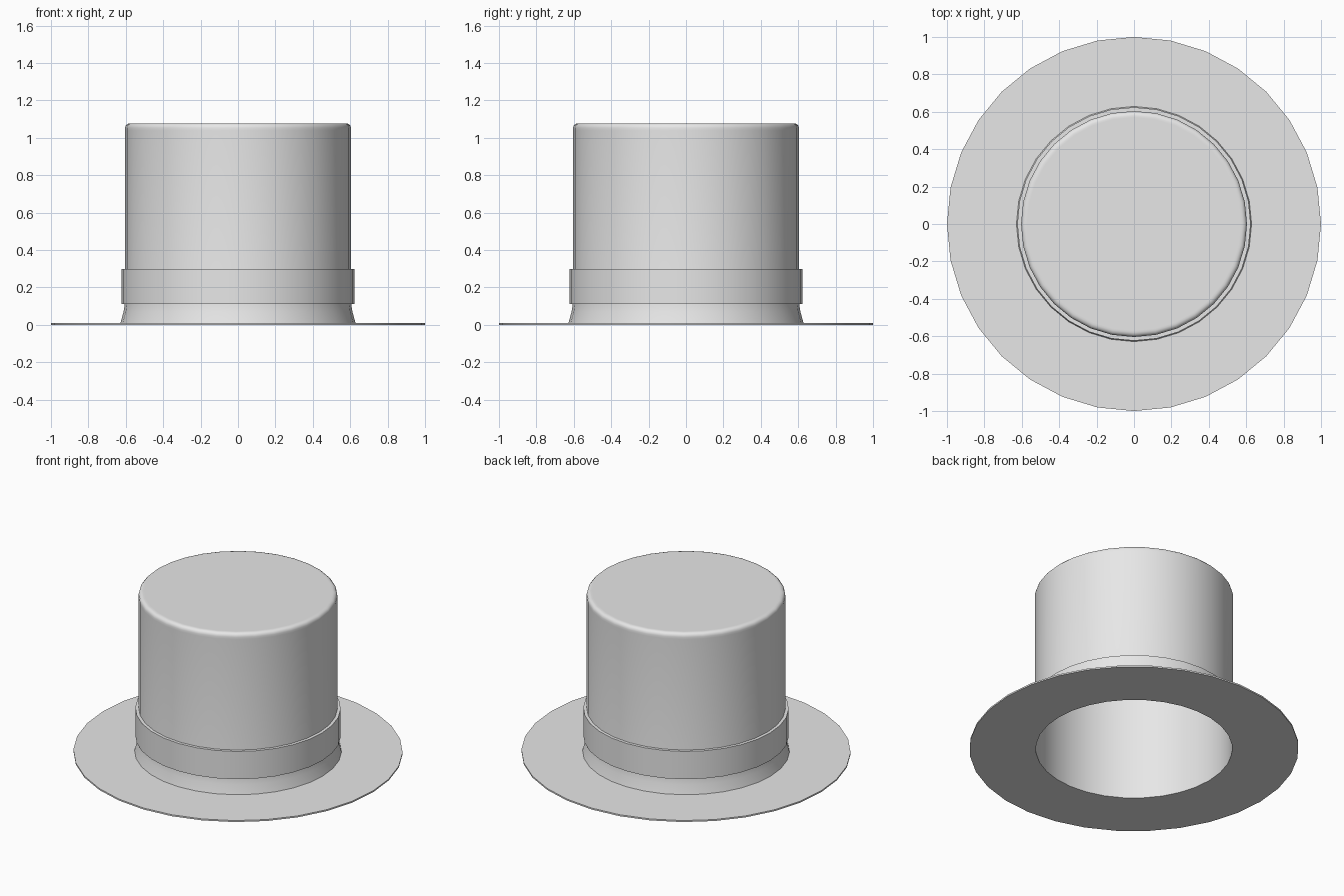
import bpy, bmesh
from math import cos, sin, pi, radians

SIDES = 32

if "Cube" in bpy.data.objects:
    bpy.data.objects.remove(bpy.data.objects["Cube"], do_unlink=True)

grey = bpy.data.materials.new("plain_grey")
grey.use_nodes = True
colour = (0.8, 0.8, 0.8, 1)
grey.diffuse_color = colour
grey.node_tree.nodes["Principled BSDF"].inputs["Base Color"].default_value = colour


def lathe(name, profile, closed):
    """Spin (radius, height) points round z; open profiles get flat end caps."""
    bm = bmesh.new()
    rings = [[bm.verts.new((r * cos(2 * pi * i / SIDES), r * sin(2 * pi * i / SIDES), z))
              for i in range(SIDES)] for r, z in profile]
    pairs = list(zip(rings, rings[1:]))
    if closed:
        pairs.append((rings[-1], rings[0]))
    else:
        bm.faces.new(rings[0])
        bm.faces.new(rings[-1])
    for a, b in pairs:
        for i in range(SIDES):
            j = (i + 1) % SIDES
            bm.faces.new((a[i], a[j], b[j], b[i]))
    bmesh.ops.recalc_face_normals(bm, faces=bm.faces)
    mesh = bpy.data.meshes.new(name)
    bm.to_mesh(mesh)
    bm.free()
    mesh.materials.append(grey)
    obj = bpy.data.objects.new(name, mesh)
    bpy.context.collection.objects.link(obj)
    bpy.ops.object.select_all(action='DESELECT')
    obj.select_set(True)
    bpy.context.view_layer.objects.active = obj
    bpy.ops.object.shade_smooth_by_angle(angle=radians(35))
    return obj


# Flat circular brim with the head opening
lathe("brim", [(0.597, 0), (1, 0), (1, 0.01), (0.597, 0.01)], True)

# Hollow crown: rounded top edge, straight wall, flared foot, then the lining
top_edge = [(0.604 - 0.024 * (1 - sin(a)), 1.054 + 0.024 * cos(a))
            for a in (i * pi / 6 for i in range(4))]
lathe("crown", [(0.57, 1.078)] + top_edge + [
    (0.604, 1.04), (0.604, 0.12), (0.612, 0.07), (0.63, 0.005),
    (0.598, 0.005), (0.598, 0.57), (0.601, 0.57), (0.601, 1.05), (0.58, 1.07)], False)

# Band wrapped round the lower crown
lathe("hat_band", [(0.6025, 0.112), (0.624, 0.112), (0.624, 0.298), (0.6025, 0.298)], True)
